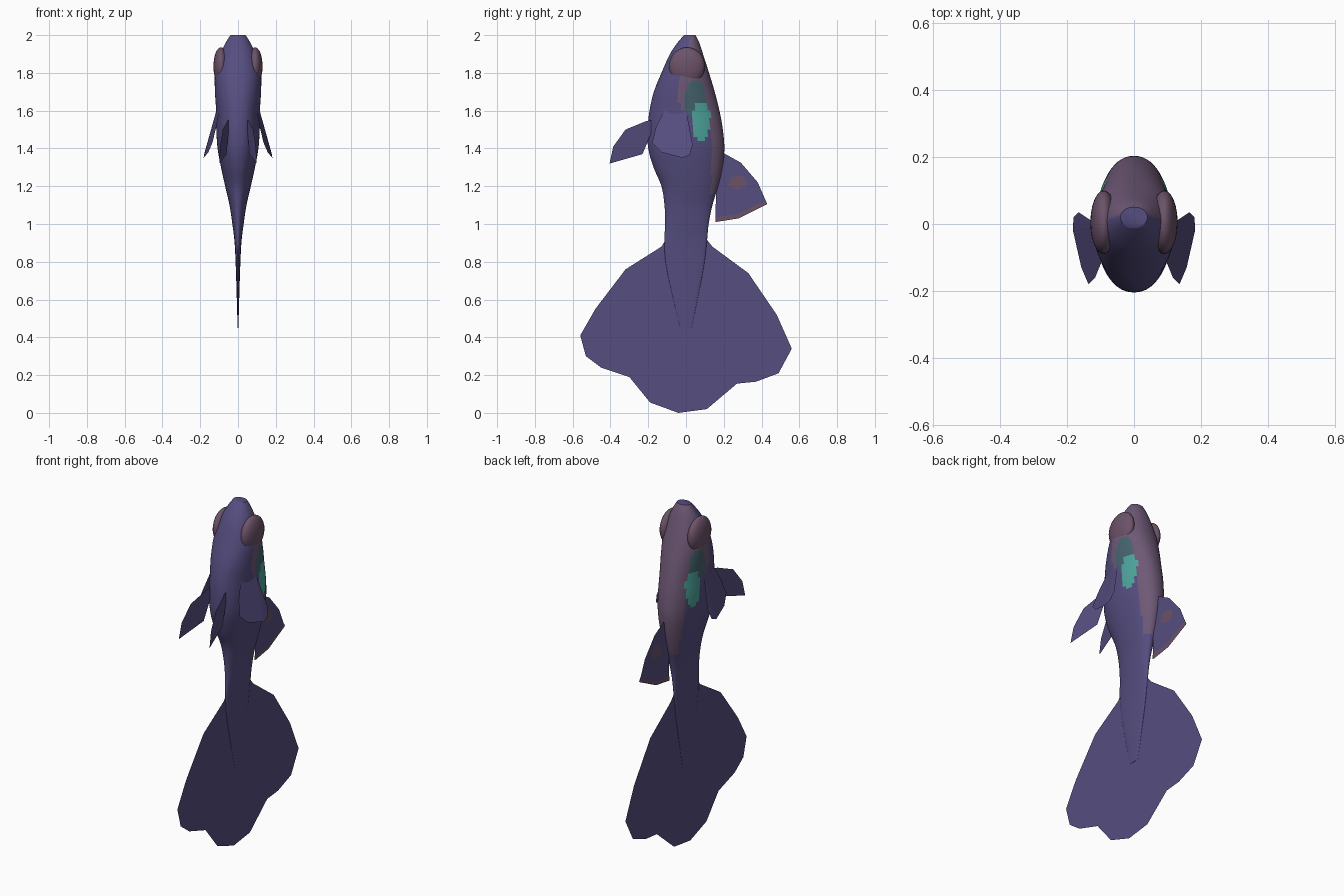
import bpy, bmesh, math

if "Cube" in bpy.data.objects:
    bpy.data.objects.remove(bpy.data.objects["Cube"])


def material(name, rgb):
    m = bpy.data.materials.new(name)
    m.diffuse_color = (*rgb, 1)
    m.use_nodes = True
    m.node_tree.nodes["Principled BSDF"].inputs["Base Color"].default_value = m.diffuse_color
    return m


INDIGO = material("indigo", (0.092, 0.076, 0.216))
MAUVE = material("mauve", (0.156, 0.098, 0.180))
PLUM = material("plum", (0.150, 0.085, 0.140))
TEAL = material("teal", (0.075, 0.376, 0.335))
DARK_TEAL = material("dark teal", (0.060, 0.125, 0.155))


def finish(name, bm, mats, smooth=False):
    bmesh.ops.recalc_face_normals(bm, faces=bm.faces)
    me = bpy.data.meshes.new(name)
    bm.to_mesh(me)
    bm.free()
    for m in mats:
        me.materials.append(m)
    for p in me.polygons:
        p.use_smooth = smooth
    ob = bpy.data.objects.new(name, me)
    bpy.context.collection.objects.link(ob)
    return ob


def sheet(name, outline, mat, x_of=lambda y, z: 0.0, mirror=False):
    """Thin fin from a (y, z) outline, with x given by a rule."""
    bm = bmesh.new()
    for s in ((1, -1) if mirror else (1,)):
        f = bm.faces.new([bm.verts.new((s * x_of(y, z), y, z)) for y, z in outline])
        bmesh.ops.triangulate(bm, faces=[f])
    return finish(name, bm, [mat])


# Body stations: z, front y, back y, half width
STATIONS = [
    (2.00, -0.01, 0.05, 0.040), (1.96, -0.045, 0.07, 0.065),
    (1.90, -0.085, 0.09, 0.093), (1.80, -0.13, 0.122, 0.121),
    (1.70, -0.17, 0.152, 0.122), (1.60, -0.193, 0.177, 0.116),
    (1.50, -0.203, 0.195, 0.115), (1.40, -0.20, 0.203, 0.108),
    (1.30, -0.172, 0.193, 0.090), (1.20, -0.13, 0.17, 0.068),
    (1.10, -0.114, 0.14, 0.045), (1.00, -0.11, 0.12, 0.030),
    (0.90, -0.115, 0.11, 0.018), (0.75, -0.10, 0.09, 0.011),
    (0.45, -0.03, 0.03, 0.002),
]
# Front limit of the mauve back: z, y
BACK_LINE = [(2.0, 0.03), (1.9, 0.0), (1.85, -0.03), (1.65, -0.045), (1.61, -0.02),
             (1.59, 0.11), (1.45, 0.14), (1.25, 0.135), (1.15, 0.12)]


def spline(rows, steps):
    """Catmull-Rom interpolation of the station rows."""
    out = []
    for i in range(len(rows) - 1):
        p = [rows[max(0, min(len(rows) - 1, i + k))] for k in (-1, 0, 1, 2)]
        for j in range(steps):
            t = j / steps
            out.append([0.5 * (2 * b + (c - a) * t + (2 * a - 5 * b + 4 * c - d) * t * t
                               + (3 * b - a - 3 * c + d) * t ** 3) for a, b, c, d in zip(*p)])
    return out + [list(rows[-1])]


def inside(y, z, cy, cz, ry, rz):
    return ((y - cy) / ry) ** 2 + ((z - cz) / rz) ** 2 < 1


def body_colour(c):
    y, z = c.y, c.z
    if inside(y, z, 0.08, 1.545, 0.05, 0.10):
        return 2
    if inside(y, z, 0.048, 1.66, 0.055, 0.10):
        return 3
    for (z1, y1), (z0, y0) in zip(BACK_LINE, BACK_LINE[1:]):
        if z0 <= z <= z1:
            return int(y > y0 + (y1 - y0) * (z - z0) / (z1 - z0))
    return 0


# Body: lofted rings, painted by face position
bm = bmesh.new()
N = 60
rings = []
for z, y0, y1, hx in spline(STATIONS, 5):
    ring = []
    for k in range(N):
        a = 2 * math.pi * k / N
        cx, sy = math.cos(a), math.sin(a)
        ring.append(bm.verts.new((hx * math.copysign(abs(cx) ** 0.9, cx),
                                  (y0 + y1) / 2 + (y1 - y0) / 2 * sy, z)))
    rings.append(ring)
for r, q in zip(rings, rings[1:]):
    for k in range(N):
        bm.faces.new((r[k], r[(k + 1) % N], q[(k + 1) % N], q[k]))
bm.faces.new(rings[0])
bm.faces.new(rings[-1])
for f in bm.faces:
    f.material_index = body_colour(f.calc_center_median())
body = finish("body", bm, [INDIGO, MAUVE, TEAL, DARK_TEAL], True)
bpy.context.view_layer.objects.active = body
body.select_set(True)
bpy.ops.object.shade_smooth_by_angle(angle=math.radians(50))

# Eyes: shallow domes on both sides of the head
bm = bmesh.new()
for s in (1, -1):
    v = bmesh.ops.create_uvsphere(bm, u_segments=24, v_segments=16, radius=1)["verts"]
    bmesh.ops.scale(bm, vec=(0.04, 0.095, 0.10), verts=v)
    bmesh.ops.translate(bm, vec=(s * 0.09, 0.005, 1.835), verts=v)
finish("eyes", bm, [PLUM], True)

# Tail fin
sheet("tail_fin", [(0.10, 0.93), (0.14, 0.88), (0.33, 0.74), (0.48, 0.52), (0.56, 0.34),
                   (0.49, 0.21), (0.37, 0.165), (0.27, 0.155), (0.11, 0.02), (-0.04, 0.0),
                   (-0.19, 0.055), (-0.30, 0.19), (-0.45, 0.24), (-0.53, 0.30),
                   (-0.56, 0.41), (-0.48, 0.55), (-0.32, 0.76), (-0.13, 0.88),
                   (-0.10, 0.93)], INDIGO)

# Dorsal fin with trailing band and spot on both faces
sheet("dorsal_fin", [(0.18, 1.39), (0.20, 1.375), (0.29, 1.325), (0.38, 1.22), (0.43, 1.105),
                     (0.28, 1.03), (0.155, 1.01), (0.16, 1.2)], INDIGO)
sheet("dorsal_band", [(0.422, 1.125), (0.43, 1.105), (0.28, 1.03), (0.155, 1.01),
                      (0.156, 1.035), (0.275, 1.052)], PLUM, lambda y, z: 0.002, True)
sheet("dorsal_spot", [(0.22, 1.20), (0.24, 1.245), (0.28, 1.26), (0.315, 1.24),
                      (0.32, 1.20), (0.27, 1.185)], PLUM, lambda y, z: 0.002, True)

# Paired side fins
sheet("pectoral_fins", [(-0.11, 1.61), (0.0, 1.61), (0.035, 1.42), (0.02, 1.365), (-0.02, 1.35),
                        (-0.13, 1.38), (-0.18, 1.43), (-0.16, 1.51)], INDIGO,
      lambda y, z: 0.112 + (1.61 - z) * 0.28 + min(y, 0) * 0.15, True)

# Paired belly fins
sheet("pelvic_fins", [(-0.185, 1.55), (-0.21, 1.545), (-0.32, 1.50), (-0.385, 1.41),
                      (-0.405, 1.32), (-0.23, 1.37), (-0.185, 1.48)], INDIGO,
      lambda y, z: 0.052 + (-0.19 - y) * 0.22, True)
